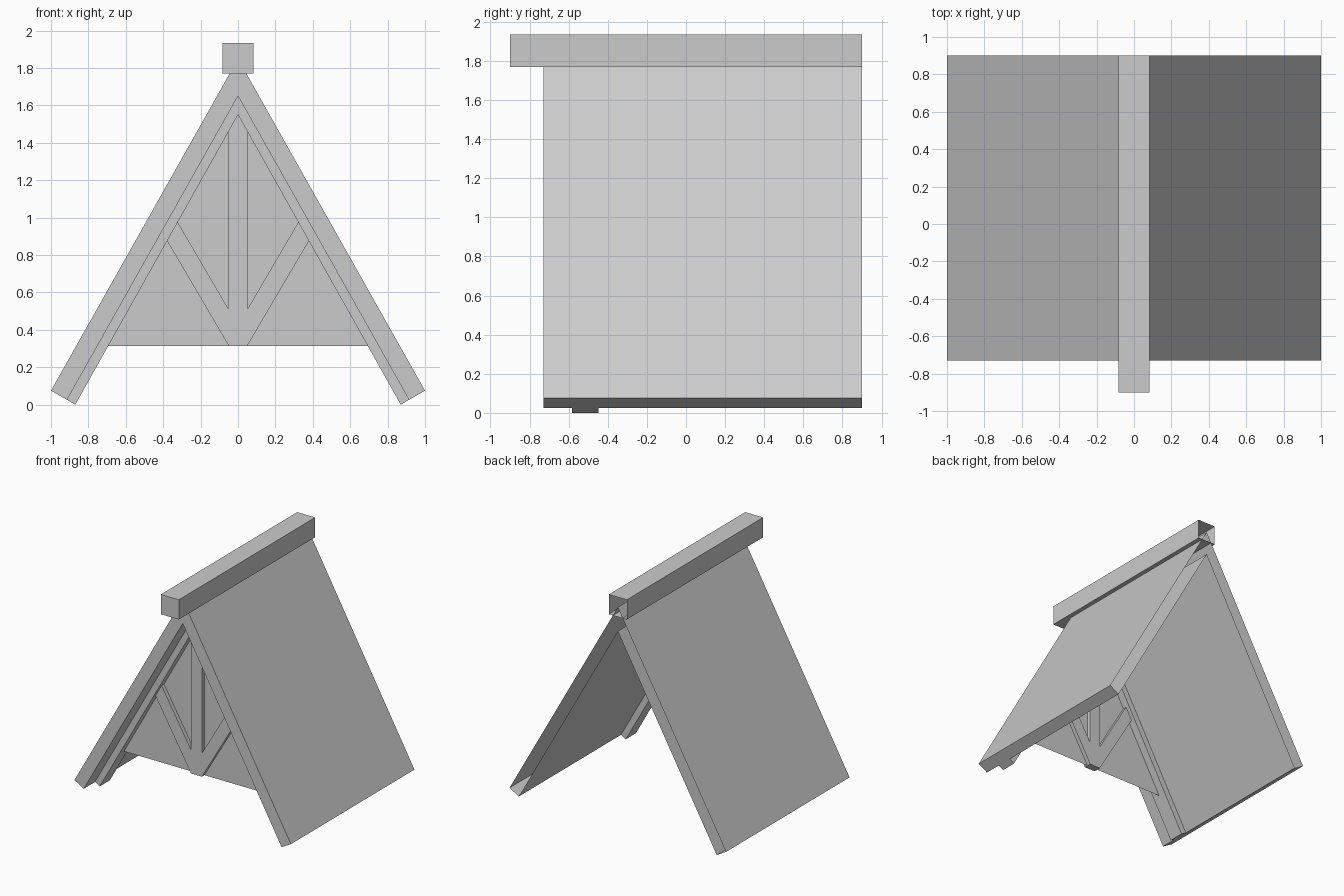
import bpy
import bmesh

if "Cube" in bpy.data.objects:
    bpy.data.objects.remove(bpy.data.objects["Cube"])


def prism(name, half, y0, y1, back=True):
    """Extrude a left-right symmetric XZ outline from y0 to y1.
    'half' lists the x >= 0 side in order; it is mirrored to close the loop."""
    outline = half + [(-x, z) for x, z in reversed(half) if x > 0]
    bm = bmesh.new()
    front = [bm.verts.new((x, y0, z)) for x, z in outline]
    bm.faces.new(front)
    if y1 != y0:
        rear = [bm.verts.new((x, y1, z)) for x, z in outline]
        n = len(outline)
        for i in range(n):
            j = (i + 1) % n
            bm.faces.new((front[j], front[i], rear[i], rear[j]))
        cap = bm.faces.new(rear[::-1])
        bmesh.ops.recalc_face_normals(bm, faces=bm.faces)
        if not back:
            bmesh.ops.delete(bm, geom=[cap], context='FACES_ONLY')
    mesh = bpy.data.meshes.new(name)
    bm.to_mesh(mesh)
    bm.free()
    obj = bpy.data.objects.new(name, mesh)
    bpy.context.collection.objects.link(obj)
    return obj


def chevron(name, outer, inner, y0, y1, back=True):
    """Inverted V: outer foot and apex height, inner foot and apex height."""
    (ox, oz, oa), (ix, iz, ia) = outer, inner
    outline = [(ox, oz), (0, oa), (-ox, oz), (-ix, iz), (0, ia), (ix, iz)]
    bm = bmesh.new()
    front = [bm.verts.new((x, y0, z)) for x, z in outline]
    rear = [bm.verts.new((x, y1, z)) for x, z in outline]
    for i in range(6):
        j = (i + 1) % 6
        bm.faces.new((front[i], front[j], rear[j], rear[i]))
    bm.faces.new(front)
    cap = bm.faces.new(rear[::-1])
    bmesh.ops.recalc_face_normals(bm, faces=bm.faces)
    if not back:
        bmesh.ops.delete(bm, geom=[cap], context='FACES_ONLY')
    mesh = bpy.data.meshes.new(name)
    bm.to_mesh(mesh)
    bm.free()
    obj = bpy.data.objects.new(name, mesh)
    bpy.context.collection.objects.link(obj)
    return obj


REAR = 0.9
MID = -0.515   # centre plane of the gable frame

# Roof slabs and ridge beam, both open at the rear where they join a building
chevron("roof_slabs", (1.0, 0.075, 1.85), (0.914, 0.026, 1.65), -0.73, REAR, back=False)
prism("ridge_beam", [(0.083, 1.77), (0.083, 1.935)], -0.9, REAR, back=False)

# Rafters under the slabs
chevron("gable_rafters", (0.914, 0.026, 1.65), (0.87, 0.0, 1.55), MID - 0.067, MID + 0.067)

# King post with two diagonal braces
prism("post_and_braces",
      [(0.05, 0.315), (0.38, 0.877), (0.323, 0.977), (0.05, 0.51), (0.05, 1.461), (0, 1.55)],
      MID - 0.033, MID + 0.033)

# Thin gable panel
prism("gable_panel", [(0.696, 0.315), (0, 1.55)], MID, MID)
